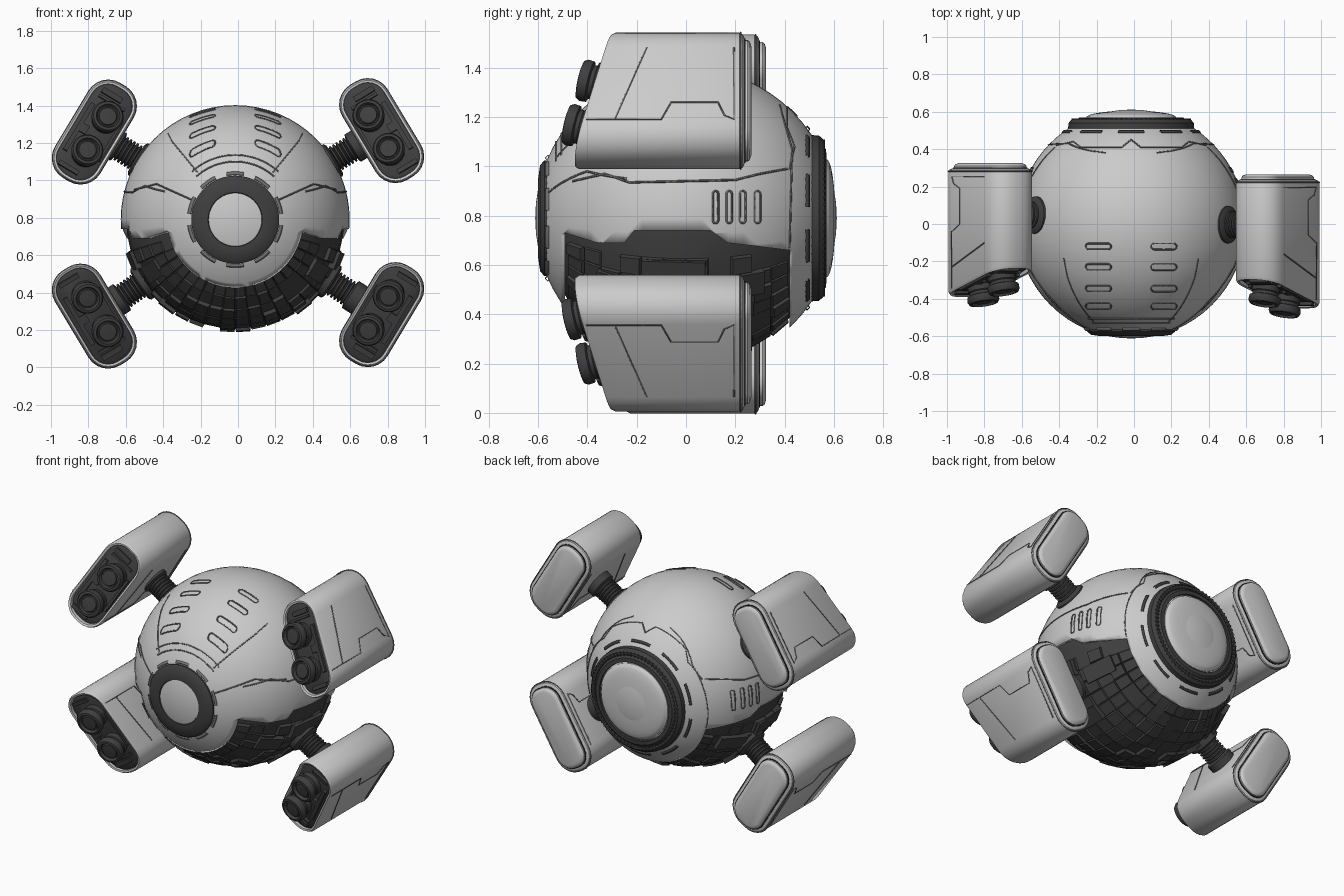
import bpy, bmesh, math, random
from math import sin, cos, pi, sqrt
from mathutils import Matrix, Vector

if "Cube" in bpy.data.objects:
    bpy.data.objects.remove(bpy.data.objects["Cube"])

random.seed(4)
C = Vector((-0.015, 0, 0.79))      # body centre
R = 0.612


def material(name, v):
    m = bpy.data.materials.new(name)
    m.diffuse_color = (v, v, v * 1.03, 1)
    m.use_nodes = True
    m.node_tree.nodes["Principled BSDF"].inputs["Base Color"].default_value = m.diffuse_color
    return m


DARK, BLACK, LINE = material("dark", 0.05), material("black", 0.02), material("seam", 0.17)


def finish(bm, name, mat=None, M=None, angle=35):
    if M:
        bm.transform(M)
    bmesh.ops.recalc_face_normals(bm, faces=bm.faces)
    me = bpy.data.meshes.new(name)
    bm.to_mesh(me)
    bm.free()
    ob = bpy.data.objects.new(name, me)
    bpy.context.collection.objects.link(ob)
    if mat:
        me.materials.append(mat)
    bpy.ops.object.select_all(action='DESELECT')
    ob.select_set(True)
    bpy.context.view_layer.objects.active = ob
    bpy.ops.object.shade_smooth_by_angle(angle=math.radians(angle))
    return ob


def skin(bm, rings, cap0=True, cap1=True):
    vs = [[bm.verts.new(p) for p in r] for r in rings]
    n = len(vs[0])
    for a, b in zip(vs, vs[1:]):
        for i in range(n):
            bm.faces.new((a[i], a[(i + 1) % n], b[(i + 1) % n], b[i]))
    if cap0:
        bm.faces.new(vs[0])
    if cap1:
        bm.faces.new(vs[-1])


def lathe(bm, prof, origin, axis, n=40):
    # prof: (radius, height along axis)
    q = Vector((0, 0, 1)).rotation_difference(Vector(axis)).to_matrix()
    o = Vector(origin)
    skin(bm, [[o + q @ Vector((r * cos(2 * pi * i / n), r * sin(2 * pi * i / n), h))
               for i in range(n)] for r, h in prof])


def box(bm, loc, size, rot=Matrix()):
    bmesh.ops.create_cube(bm, size=1, matrix=Matrix.Translation(loc) @ rot @ Matrix.Diagonal((*size, 1)))


def rrect(w, h, r, n=6):
    pts = []
    for k, (sx, sy) in enumerate(((1, 1), (-1, 1), (-1, -1), (1, -1))):
        for i in range(n + 1):
            a = (k + i / n) * pi / 2
            pts.append((sx * (w / 2 - r) + r * cos(a), sy * (h / 2 - r) + r * sin(a)))
    return pts


def seams(name, lines, M=None, r=0.0045, mat=LINE):
    cu = bpy.data.curves.new(name, 'CURVE')
    cu.dimensions = '3D'
    cu.bevel_depth, cu.bevel_resolution = r, 0
    for pts, closed in lines:
        s = cu.splines.new('POLY')
        s.points.add(len(pts) - 1)
        for p, co in zip(s.points, pts):
            p.co = (*(M @ Vector(co) if M else co), 1)
        s.use_cyclic_u = closed
    cu.materials.append(mat)
    bpy.context.collection.objects.link(bpy.data.objects.new(name, cu))


def on_ball(view, pts, closed=False, side=1):
    # drape a flat outline (relative to the body centre) on the shell
    if closed:
        pts = pts + pts[:1]
    out = []
    for (a, b), (c, d) in zip(pts, pts[1:]):
        k = max(1, int(math.hypot(c - a, d - b) / 0.03))
        out += [(a + (c - a) * i / k, b + (d - b) * i / k) for i in range(k)]
    if not closed:
        out.append(pts[-1])
    res = []
    for a, b in out:
        h = side * sqrt(max(0, R * R - a * a - b * b))
        res.append(C + Vector({'front': (a, -h, b), 'top': (a, b, h), 'side': (h, a, b)}[view]))
    return res, closed


def ball(r, u, v):
    bm = bmesh.new()
    bmesh.ops.create_uvsphere(bm, u_segments=u, v_segments=v, radius=r,
                              matrix=Matrix.Translation(C) @ Matrix.Rotation(pi / 2, 4, 'X'))
    return bm


# light outer shell with the belly cut open
shell = finish(ball(R, 64, 32), "body_shell")
bm = bmesh.new()
belly = [(-.49, .05), (-.49, .73), (-.36, .69), (-.25, .69), (-.21, .74), (.1, .74),
         (.17, .69), (.42, .66), (.42, .05)]
skin(bm, [[(x, y, z) for y, z in belly] for x in (-1, 1)])
cutter = finish(bm, "belly_cutter")
cutter.hide_render = True
cutter.hide_set(True)
sol = shell.modifiers.new("thickness", 'SOLIDIFY')
sol.thickness = 0.025
cut = shell.modifiers.new("belly", 'BOOLEAN')
cut.object, cut.operation, cut.solver = cutter, 'DIFFERENCE', 'EXACT'

# dark mechanical core with raised plates
bm = ball(0.583, 44, 20)
bmesh.ops.delete(bm, geom=[f for f in bm.faces if f.calc_center_median().z > C.z + .06], context='FACES')
plates = [f for f in bm.faces if -.46 < f.calc_center_median().y < .38
          and f.calc_center_median().z < C.z - .13]
for f in plates:
    h = random.choice((0, .006, .012, .02))
    if h:
        bmesh.ops.inset_individual(bm, faces=[f], thickness=.006, depth=h)
finish(bm, "lower_core", DARK, angle=20)
bm = bmesh.new()
for s in (-1, 1):       # larger plates on the flanks
    for y, az, w in ((-.28, 32, .17), (-.05, 22, .26), (.22, 30, .2), (-.02, 52, .22)):
        rr = sqrt(.585 ** 2 - y * y)
        a = math.radians(az)
        box(bm, C + Vector((s * rr * cos(a), y, -rr * sin(a))), (.035, w, .1),
            Matrix.Rotation(s * a, 4, 'Y') @ Matrix.Rotation(s * math.asin(y / .585), 4, 'Z'))
finish(bm, "core_side_plates", DARK)

# front eye
bm = bmesh.new()
lathe(bm, [(.235, .53), (.235, .575), (.215, .592), (.16, .6), (.145, .6), (.13, .575), (.105, .56), (.1, .53)],
      C, (0, -1, 0), 48)
finish(bm, "eye_ring", DARK)
bm = bmesh.new()
for i in range(40):
    q = Matrix.Rotation(2 * pi * i / 40, 4, 'Y')
    box(bm, C + q @ Vector((.125, -.573, 0)), (.04, .02, .006), q)
finish(bm, "eye_ribs", DARK)
bm = bmesh.new()
lathe(bm, [(.11, .53), (.1, .572), (.09, .578), (.083, .565), (.05, .572), (.015, .575)], C, (0, -1, 0))
finish(bm, "eye_lens", BLACK)

# rear hatch: dark ring and pale dome
bm = bmesh.new()
lathe(bm, [(.34, .48), (.335, .54), (.315, .562), (.3, .562), (.295, .555), (.28, .568), (.255, .57), (.25, .53)],
      C, (0, 1, 0), 56)
finish(bm, "rear_ring", DARK)
bm = bmesh.new()
for i in range(72):
    q = Matrix.Rotation(2 * pi * i / 72, 4, 'Y')
    box(bm, C + q @ Vector((.306, .557, 0)), (.025, .016, .007), q)
finish(bm, "rear_ring_teeth", DARK)
bm = bmesh.new()
lathe(bm, [(.247, .53), (.247, .566)] + [(.24 * cos(t * pi / 16), .57 + .036 * sin(t * pi / 16)) for t in range(8)],
      C, (0, 1, 0), 56)
finish(bm, "rear_dome")

# dashes around the eye and the hatch
for name, rad, s, n in (("eye_dashes", .246, -1, 10), ("rear_dashes", .365, 1, 10)):
    dash = []
    for k in range(n):
        dash.append(([C + Vector((rad * cos(a), s * sqrt(R * R - rad * rad), rad * sin(a)))
                      for a in [(k + .2 + .6 * j / 6) * 2 * pi / n for j in range(7)]], False))
    seams(name, dash, r=.011, mat=LINE if s < 0 else DARK)

# shell panel seams and vent slots
L = []
for s in (-1, 1):
    L += [on_ball('front', [(s * .22, .1), (s * .42, .19), (s * .54, .16)]),
          on_ball('front', [(s * .2, .25), (s * .34, .42), (s * .36, .46)]),
          on_ball('side', [(-.46, .15), (-.33, .18), (-.23, .145), (.2, .155), (.3, .18), (.41, .2)], side=s),
          on_ball('side', [(.38, .46), (.39, .42), (.43, .28), (.42, -.12)], side=s),
          on_ball('top', [(0, .45), (s * .05, .41), (s * .27, .41), (s * .31, .44), (s * .4, .42)])]
    for y in (-.12, -.23, -.345, -.44):
        L.append(on_ball('top', [(a + s * .175, b + y) for a, b in rrect(.135, .032, .015, 3)], True))
    for y in (.12, .175, .23, .29):
        L.append(on_ball('side', [(a + y, b + .045) for a, b in rrect(.022, .13, .0105, 3)], True, s))
for rad in (.345, .31):
    L.append(on_ball('front', [(rad * cos(a), rad * sin(a)) for a in
                               [math.radians(48 + 7 * i) for i in range(13)]]))
seams("shell_seams", L)

# four pods on ribbed arms
PW, PL, PR = .275, .585, .12


def front(v):
    return -.37 - .27 * v


def section(d, y=None, off=0):
    return [(a, front(b) + off if y is None else y, b)
            for a, b in rrect(PW - 2 * d, PL - 2 * d, PR - d)]


ang = math.radians(31)
for side, sx, dy in (("left", -1, .06), ("right", 1, 0)):
    for level, sz, zc in (("upper", 1, 1.262), ("lower", -1, .278)):
        n = f"{level}_{side}_"
        zc += .004 * sx
        M = Matrix(((sx * cos(ang), 0, sx * sin(ang), sx * .768), (0, 1, 0, dy),
                    (sz * sin(ang), 0, -sz * cos(ang), zc), (0, 0, 0, 1)))
        bm = bmesh.new()
        skin(bm, [section(.022, off=.05), section(.02), section(.008, off=-.004), section(0, off=.01),
                  section(0, .215), section(.006, .23), section(.02, .237), section(.04, .237)])
        finish(bm, n + "pod", None, M)
        bm = bmesh.new()
        skin(bm, [section(.024, .23), section(.024, .241), section(.035, .241)])
        finish(bm, n + "pod_back_gap", BLACK, M)
        bm = bmesh.new()
        skin(bm, [section(.03, .235), section(.03, .25), section(.037, .259), section(.055, .265)])
        finish(bm, n + "pod_back_cap", None, M)
        # dark front plate with bars
        bm = bmesh.new()
        skin(bm, [section(.021, off=.055), section(.021, off=.02), section(.035, off=.012)])
        tilt = Matrix.Rotation(math.atan(-.27), 4, 'X').inverted()
        for u, v, w, h in ((.085, .02, .025, .3), (-.1, 0, .015, .25), (.02, -.215, .12, .03),
                           (0, -.18, .16, .015), (.02, .235, .12, .025), (.06, .015, .05, .05)):
            box(bm, (u, front(v) + .012, v), (w, .03, h), tilt)
        finish(bm, n + "pod_front", DARK, M)
        # twin nozzles
        bm = bmesh.new()
        for v in (-.09, .12):
            lathe(bm, [(.075, -.04), (.075, .02), (.07, .025), (.07, .04), (.084, .045), (.086, .07), (.078, .085),
                       (.064, .088), (.056, .07), (.05, .07), (.046, .078), (.02, .08)],
                  (-.018, front(v), v), Vector((0, -1, -.27)).normalized(), 32)
        finish(bm, n + "nozzles", DARK, M)
        # pod seams
        L = []
        for u in (PW / 2, -PW / 2):
            L += [([(u, y, v) for y, v in ((front(.17) + .01, .17), (-.1, .17), (-.06, .09), (.13, .09),
                                           (.155, .15), (.195, .17), (.195, -.17))], False),
                  ([(u, -.29, .17), (u, -.16, -.17)], False)]
        L.append((section(0, .222), True))
        seams(n + "pod_seams", L, M, .004)
        # ribbed arm
        p0 = Vector((C.x, dy * .5 - .01, C.z))
        d = M.translation - p0
        full = d.length
        prof = [(.1, .5), (.1, .612), (.085, .622)]
        for i in range(5):
            h = .625 + i * .021
            prof += [(.058, h), (.072, h + .004), (.072, h + .013), (.058, h + .017)]
        prof += [(.085, .735), (.085, full - PW / 2 + .02)]
        bm = bmesh.new()
        lathe(bm, prof, p0, d.normalized(), 28)
        finish(bm, n + "arm", DARK)
